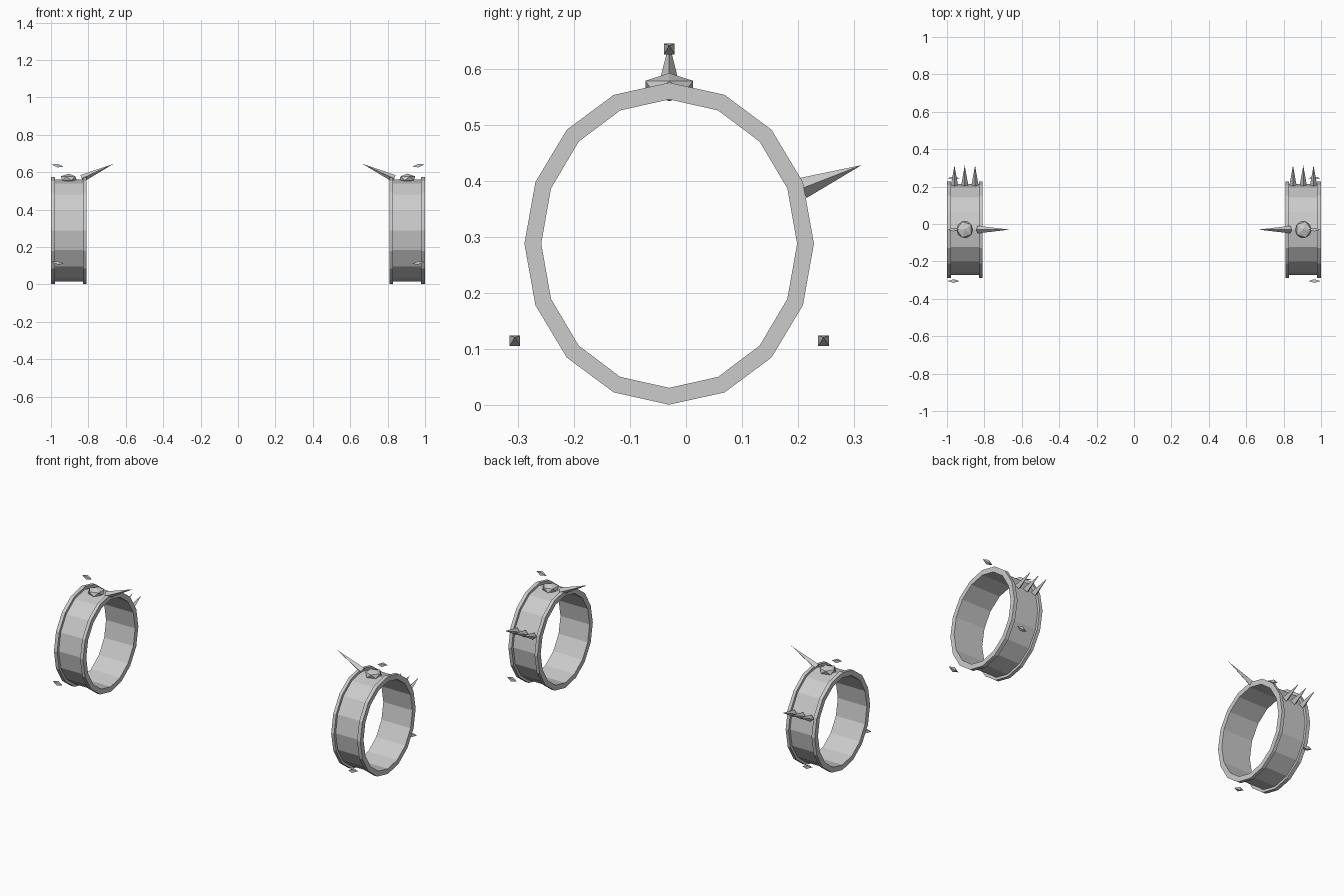
import bpy, bmesh, math
from mathutils import Vector, Matrix

if "Cube" in bpy.data.objects:
    bpy.data.objects.remove(bpy.data.objects["Cube"])

CY, CZ, XM = -0.03, 0.288, 0.905   # ring centre


def finish(bm, name):
    # recalculated normals, flat faces, mirrored to the other side
    bmesh.ops.recalc_face_normals(bm, faces=bm.faces)
    me = bpy.data.meshes.new(name)
    bm.to_mesh(me)
    bm.free()
    ob = bpy.data.objects.new(name, me)
    bpy.context.collection.objects.link(ob)
    mod = ob.modifiers.new("mirror", 'MIRROR')
    mod.use_axis = (True, False, False)
    mod.use_mirror_merge = False
    return ob


def hoop(name, x0, x1, inner, outer, n=16):
    # rectangular section swept round a 16-sided oval; radii are (y, z)
    bm = bmesh.new()
    loops = []
    for i in range(n):
        a = 2 * math.pi * i / n
        loops.append([bm.verts.new((x, CY + r[0] * math.cos(a), CZ + r[1] * math.sin(a)))
                      for x, r in ((x0, inner), (x1, inner), (x1, outer), (x0, outer))])
    for i in range(n):
        p, q = loops[i], loops[(i + 1) % n]
        for k in range(4):
            m = (k + 1) % 4
            bm.faces.new((p[k], p[m], q[m], q[k]))
    return finish(bm, name)


def spike(name, base, tip, radius):
    # four-sided cone with one edge facing sideways
    base, tip = Vector(base), Vector(tip)
    d = tip - base
    side = Vector((0, 1, 0)) if abs(d.x) > abs(d.y) else Vector((1, 0, 0))
    z = d.normalized()
    x = (side - z * side.dot(z)).normalized()
    y = z.cross(x)
    bm = bmesh.new()
    ring = [bm.verts.new(base + v * radius) for v in (x, y, -x, -y)]
    top = bm.verts.new(tip)
    for i in range(4):
        bm.faces.new((ring[i], ring[(i + 1) % 4], top))
    bm.faces.new(ring)
    return finish(bm, name)


def gem(name, y, z):
    # slightly tilted bipyramid with a square middle
    bm = bmesh.new()
    h = 0.0095
    ring = [bm.verts.new((0.964, y + a * h, z + b * h))
            for a, b in ((-1, -1), (1, -1), (1, 1), (-1, 1))]
    tips = [bm.verts.new((0.997, y, z + 0.006)), bm.verts.new((0.932, y, z - 0.005))]
    for t in tips:
        for i in range(4):
            bm.faces.new((ring[i], ring[(i + 1) % 4], t))
    return finish(bm, name)


# band and raised rims
hoop("band", 0.81, 1.0, (0.228, 0.257), (0.243, 0.272))
hoop("outer_rim", 0.979, 1.0, (0.243, 0.272), (0.258, 0.287))
hoop("inner_rim", 0.81, 0.829, (0.243, 0.272), (0.258, 0.287))

# flattened stud on top
bm = bmesh.new()
bmesh.ops.create_icosphere(bm, subdivisions=1, radius=1.0,
                           matrix=Matrix.Translation((XM, CY, 0.567)) @ Matrix.Diagonal((0.048, 0.05, 0.025, 1)))
finish(bm, "top_stud")

# long spike pointing inwards, three spikes at the back
spike("long_spike", (0.835, CY, 0.566), (0.665, CY, 0.645), 0.02)
for i, x in enumerate((0.85, XM, 0.96)):
    spike(f"back_spike_{i + 1}", (x, 0.208, 0.387), (x, 0.313, 0.428), 0.019)

# floating gems around the ring
for i, (y, z) in enumerate(((CY, 0.635), (-0.305, 0.115), (0.245, 0.115))):
    gem(f"gem_{i + 1}", y, z)
